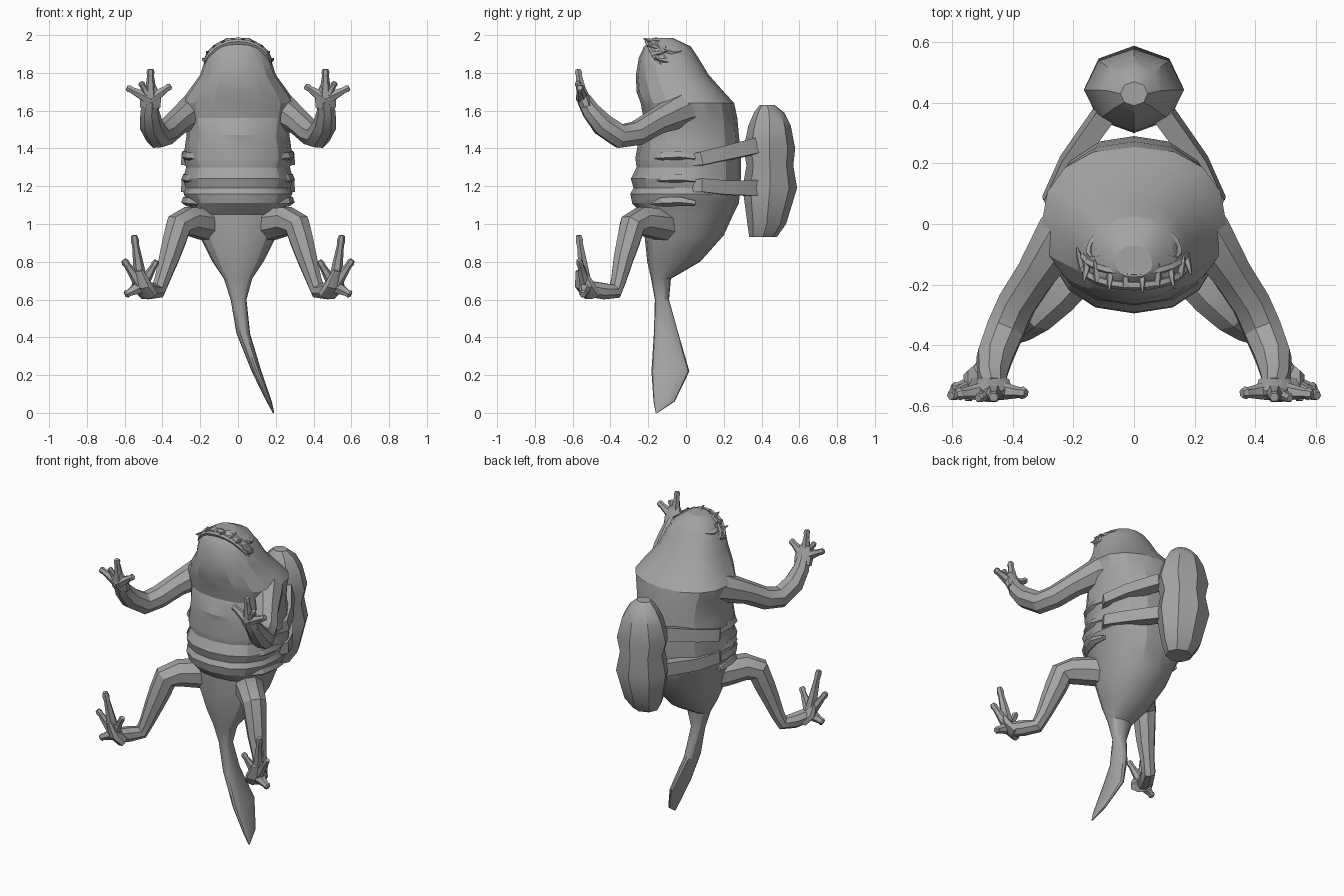
import bpy, bmesh, math
from mathutils import Vector, Matrix

if "Cube" in bpy.data.objects:
    bpy.data.objects.remove(bpy.data.objects["Cube"])

grey = bpy.data.materials.new("stone grey")
grey.diffuse_color = (0.37, 0.37, 0.37, 1)
grey.use_nodes = True
grey.node_tree.nodes["Principled BSDF"].inputs["Base Color"].default_value = grey.diffuse_color


def finish(name, bm, angle=30, mirror=False):
    bmesh.ops.recalc_face_normals(bm, faces=bm.faces)
    me = bpy.data.meshes.new(name)
    bm.to_mesh(me)
    bm.free()
    me.materials.append(grey)
    ob = bpy.data.objects.new(name, me)
    bpy.context.collection.objects.link(ob)
    bpy.ops.object.select_all(action='DESELECT')
    ob.select_set(True)
    bpy.context.view_layer.objects.active = ob
    bpy.ops.object.shade_smooth_by_angle(angle=math.radians(angle))
    if mirror:
        ob.modifiers.new("mirror", 'MIRROR').use_mirror_merge = False
    return ob


def skin(bm, rings):
    """Join rings of points with quads and close both ends."""
    vs = [[bm.verts.new(p) for p in r] for r in rings]
    n = len(vs[0])
    for a, b in zip(vs, vs[1:]):
        for i in range(n):
            j = (i + 1) % n
            bm.faces.new((a[i], a[j], b[j], b[i]))
    bm.faces.new(vs[0])
    bm.faces.new(vs[-1])


def tube(bm, path, n=8, side=1.0):
    """Tapered tube through (x, y, z, radius) points; side scales one width."""
    pts = [Vector(p[:3]) for p in path]
    rings, u, last = [], None, None
    for i, p in enumerate(pts):
        t = (pts[min(i + 1, len(pts) - 1)] - pts[max(i - 1, 0)]).normalized()
        if u is None:
            u = Vector((0, 0, 1)) if abs(t.z) < 0.8 else Vector((0, 1, 0))
            u = (u - t * u.dot(t)).normalized()
        else:
            u = last.rotation_difference(t) @ u
        last = t
        v = t.cross(u)
        r = path[i][3]
        angles = [math.tau * (k + 0.5) / n for k in range(n)]
        rings.append([p + u * math.cos(a) * r + v * math.sin(a) * r * side for a in angles])
    skin(bm, rings)


# body, head and tail: (z, centre x, widest y, half width, front y, back y)
profile = [
    (0.00, .188, -.155, .004, -.160, -.150), (0.06, .165, -.12, .014, -.172, -.06),
    (0.22, .098, -.09, .026, -.183, .018), (0.42, .028, -.11, .036, -.170, -.04),
    (0.60, .003, -.13, .042, -.165, -.09), (0.71, .00, -.13, .075, -.185, -.08),
    (0.80, .00, -.09, .135, -.205, .075), (0.94, .00, -.06, .205, -.22, .20),
    (1.05, .00, -.03, .235, -.225, .25), (1.11, .00, -.02, .265, -.285, .28),
    (1.16, .00, -.01, .288, -.295, .285), (1.19, .00, 0, .278, -.278, .288),
    (1.24, .00, 0, .29, -.292, .29), (1.30, .00, 0, .275, -.262, .29),
    (1.35, .00, 0, .288, -.268, .29), (1.42, .00, 0, .28, -.255, .285),
    (1.47, .00, 0, .272, -.262, .28), (1.56, .00, 0, .285, -.225, .272),
    (1.64, .00, 0, .305, -.24, .255), (1.70, .00, -.02, .265, -.262, .20),
    (1.79, .00, -.07, .20, -.265, .12), (1.88, .00, -.11, .172, -.25, .065),
    (1.94, .00, -.13, .13, -.222, .025), (1.985, .00, -.135, .06, -.175, -.07),
]
bm = bmesh.new()
rings = []
for z, cx, cy, w, front, back in profile:
    ring = []
    for k in range(16):
        a = math.tau * k / 16
        s, c = math.sin(a), math.cos(a)
        reach = (back - cy) if c > 0 else (cy - front)
        y = cy + math.copysign(abs(c) ** 0.9, c) * reach
        ring.append((cx + math.copysign(abs(s) ** 0.85, s) * w, y, z))
    rings.append(ring)
skin(bm, rings)
finish("body", bm, 24)

# back tank with a slight waist: (z, half width, front y, back y)
bm = bmesh.new()
rings = []
for z, w, f, b in [(.93, .08, .335, .48), (1.0, .125, .325, .53), (1.19, .165, .30, .588),
                   (1.31, .14, .32, .568), (1.40, .165, .305, .578), (1.52, .13, .33, .555),
                   (1.59, .09, .36, .52), (1.63, .045, .39, .47)]:
    cy, d = (f + b) / 2, (b - f) / 2
    rings.append([(w * math.sin(math.tau * k / 8), cy + d * math.cos(math.tau * k / 8), z)
                  for k in range(8)])
skin(bm, rings)
finish("back_tank", bm, 30)

# two straps per side, from the flank to the tank
bm = bmesh.new()
for z0, z1 in ((1.335, 1.41), (1.195, 1.19)):
    tube(bm, [(.24, .02, z0, .04), (.272, .08, z0 + .01, .05),
              (.215, .20, (z0 + z1) / 2, .053), (.10, .36, z1, .058)], 4, 0.8)
finish("tank_straps", bm, 25, True)

# flank folds
bm = bmesh.new()
for z in (1.11, 1.23, 1.35):
    tube(bm, [(.19, -.19, z, .015), (.252, -.12, z + .008, .027),
              (.275, -.03, z + .012, .027), (.27, .05, z, .015)], 5)
finish("flank_folds", bm, 30, True)

# arms
bm = bmesh.new()
tube(bm, [(.15, .06, 1.62, .11), (.235, -.03, 1.60, .092), (.32, -.16, 1.54, .07),
          (.385, -.26, 1.48, .067), (.425, -.35, 1.465, .067), (.46, -.44, 1.525, .063),
          (.468, -.505, 1.60, .05), (.462, -.54, 1.66, .04)])
finish("arms", bm, 30, True)

# legs
bm = bmesh.new()
tube(bm, [(.10, -.06, .98, .085), (.18, -.14, 1.00, .088), (.26, -.235, 1.015, .08),
          (.315, -.285, .99, .074), (.338, -.305, .91, .066), (.365, -.33, .82, .057),
          (.40, -.355, .71, .044), (.425, -.375, .645, .043), (.465, -.44, .645, .046),
          (.495, -.505, .655, .045)])
finish("legs", bm, 30, True)


def digits(name, palm, wide, knuckle, tips):
    """Flat webbed palm with digits fanning out from it."""
    bm = bmesh.new()
    tube(bm, palm, 8, wide)
    base = Vector(knuckle)
    for tip, r in tips:
        tip = Vector(tip)
        pts = [(0, r * 1.7), (.45, r * 1.25), (.8, r * .85), (.9, r), (1, r * .7)]
        tube(bm, [(*base.lerp(tip, t), rad) for t, rad in pts], 6)
    finish(name, bm, 30, True)


digits("hands", [(.465, -.525, 1.62, .034), (.463, -.543, 1.67, .036), (.468, -.558, 1.73, .02)],
       1.7, (.463, -.548, 1.66),
       [((.463, -.572, 1.82), .021), ((.588, -.562, 1.722), .021),
        ((.356, -.558, 1.732), .021), ((.515, -.575, 1.75), .018)])
digits("feet", [(.475, -.50, .625, .034), (.51, -.535, .675, .036), (.53, -.558, .755, .018)],
       1.9, (.51, -.53, .67),
       [((.55, -.568, .94), .022), ((.605, -.566, .81), .021),
        ((.43, -.562, .805), .02), ((.598, -.545, .625), .023)])


# mouth: an arch over the front of the head
def mouth(t):
    a = t * math.pi * 0.5
    return Vector((math.sin(a) * .168, -.195 + .075 * t * t, 1.835 + math.cos(a) * .13))


for name, dy, dz in (("lower_lip", -.008, 0), ("upper_lip", .035, .008)):
    bm = bmesh.new()
    path = []
    for k in range(13):
        p = mouth(-1 + k / 6)
        path.append((p.x, p.y + dy, p.z + dz, .016 if abs(k - 6) < 6 else .008))
    tube(bm, path, 6)
    finish(name, bm, 30)

# teeth crossing the mouth, alternating up and down
bm = bmesh.new()
for k in range(10):
    t = -.88 + 1.76 * k / 9
    out = -1 if k % 2 else 1
    p = mouth(t) + Vector((.012 * t, .014, .008))
    d = Vector((.015 * t, .045 * out, .01))
    a, b = p - d * .6, p + d
    tube(bm, [(*a, .015), (*a.lerp(b, .55), .011), (*b, .003)], 5)
finish("teeth", bm, 25)

# eyes set in slanted lids
normal = Vector((.5, .25, .83)).normalized()
frame = (Matrix.Translation((.105, -.07, 1.925)) @ normal.to_track_quat('Z', 'Y').to_matrix().to_4x4()
         @ Matrix.Rotation(math.radians(15), 4, 'Z'))
bm = bmesh.new()
bmesh.ops.create_uvsphere(bm, u_segments=10, v_segments=6, radius=1,
                          matrix=frame @ Matrix.Diagonal((.042, .03, .022, 1)))
finish("eyes", bm, 30, True)
bm = bmesh.new()
for sign in (1, -1):
    lid = []
    for k in range(8):
        a = math.pi * k / 7
        p = frame @ Vector((.052 * math.cos(a), sign * .038 * math.sin(a), .004))
        lid.append((*p, .012 if 0 < k < 7 else .006))
    tube(bm, lid, 5)
finish("eyelids", bm, 30, True)
